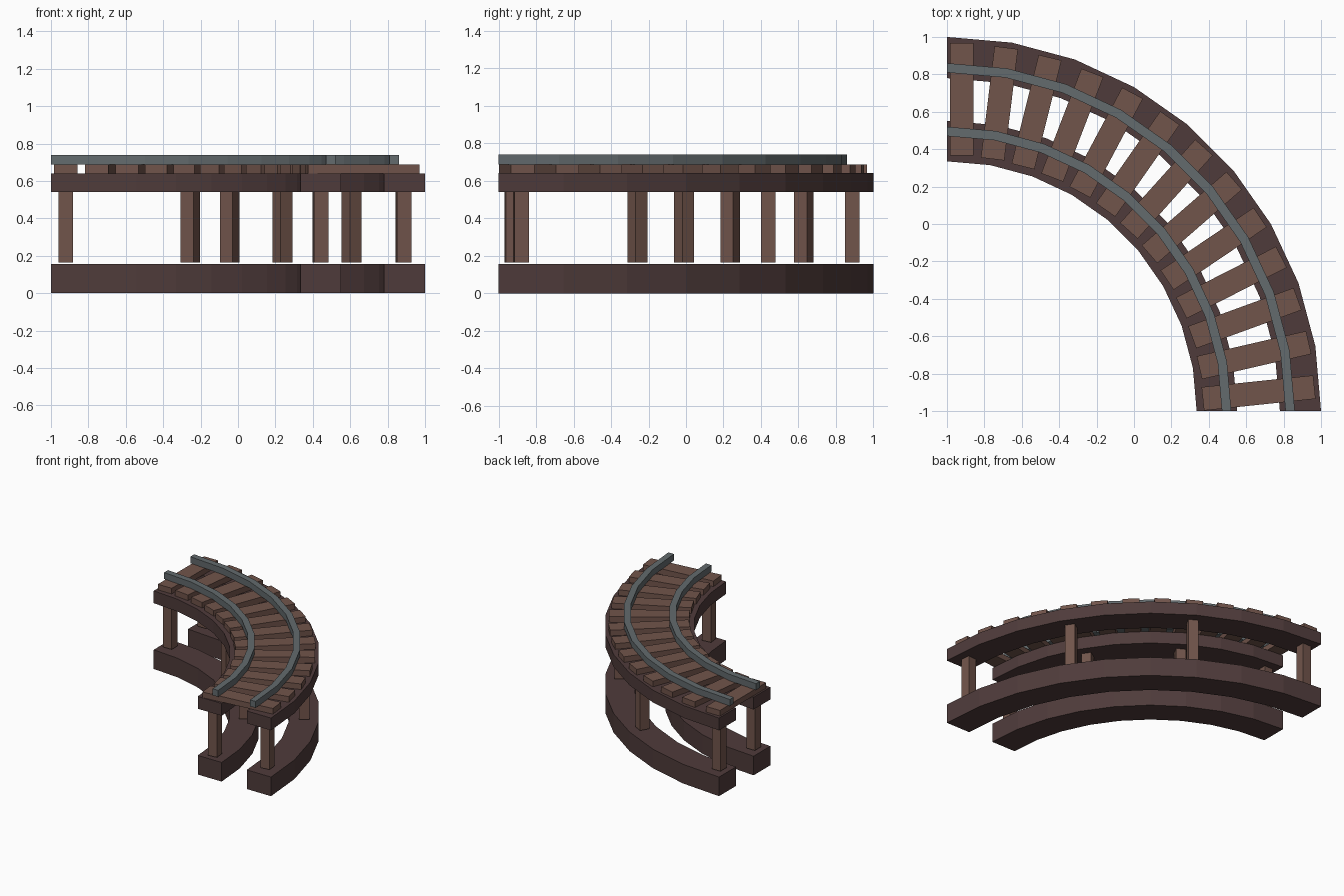
import bpy, bmesh
from math import radians, sin, cos
from mathutils import Matrix, Vector

if "Cube" in bpy.data.objects:
    bpy.data.objects.remove(bpy.data.objects["Cube"], do_unlink=True)

CENTRE = Vector((-1, -1, 0))   # centre of the bend
SEGMENTS = 9


def material(name, rgb):
    m = bpy.data.materials.new(name)
    m.use_nodes = True
    m.diffuse_color = (*rgb, 1)
    m.node_tree.nodes["Principled BSDF"].inputs["Base Color"].default_value = (*rgb, 1)
    return m


dark_wood = material("dark wood", (0.078, 0.044, 0.043))
light_wood = material("light wood", (0.165, 0.089, 0.07))
steel = material("grey steel", (0.125, 0.146, 0.154))


def finish(bm, name, mat):
    bmesh.ops.recalc_face_normals(bm, faces=bm.faces)
    mesh = bpy.data.meshes.new(name)
    bm.to_mesh(mesh)
    bm.free()
    mesh.materials.append(mat)
    ob = bpy.data.objects.new(name, mesh)
    bpy.context.collection.objects.link(ob)
    return ob


def curved_bar(name, r0, r1, z0, z1, mat):
    """Rectangular section swept through a quarter turn, closed at both ends."""
    bm = bmesh.new()
    rings = []
    for i in range(SEGMENTS + 1):
        a = radians(90 * i / SEGMENTS)
        rings.append([bm.verts.new(CENTRE + Vector((r * sin(a), r * cos(a), z)))
                      for r, z in ((r0, z0), (r1, z0), (r1, z1), (r0, z1))])
    for a, b in zip(rings, rings[1:]):
        for k in range(4):
            n = (k + 1) % 4
            bm.faces.new((a[k], a[n], b[n], b[k]))
    bm.faces.new(rings[0])
    bm.faces.new(rings[-1])
    return finish(bm, name, mat)


def turned_box(name, x, y, z, size, angle, mat):
    """Box placed at the start of the bend, then swung along it."""
    bm = bmesh.new()
    place = (Matrix.Translation(CENTRE) @ Matrix.Rotation(-radians(angle), 4, 'Z')
             @ Matrix.Translation((x, y, z)) @ Matrix.Diagonal((*size, 1)))
    bmesh.ops.create_cube(bm, size=1, matrix=place)
    return finish(bm, name, mat)


# Beams and rails
for side, r0, r1, rail in (("inner", 1.335, 1.552, 1.47), ("outer", 1.78, 2.0, 1.81)):
    curved_bar(side + "_base_beam", r0, r1, 0, 0.157, dark_wood)
    curved_bar(side + "_top_beam", r0, r1, 0.54, 0.641, dark_wood)
    curved_bar(side + "_rail", rail, rail + 0.05, 0.687, 0.74, steel)

# Cross ties
for i in range(13):
    turned_box(f"tie_{i + 1}", 0.078, 1.667, 0.664, (0.126, 0.6, 0.046), 7 * i, light_wood)

# Support posts
for i in range(4):
    for side, r in (("inner", 1.44), ("outer", 1.887)):
        turned_box(f"{side}_post_{i + 1}", 0.078, r, 0.3525, (0.077, 0.077, 0.375),
                   28 * i, light_wood)
